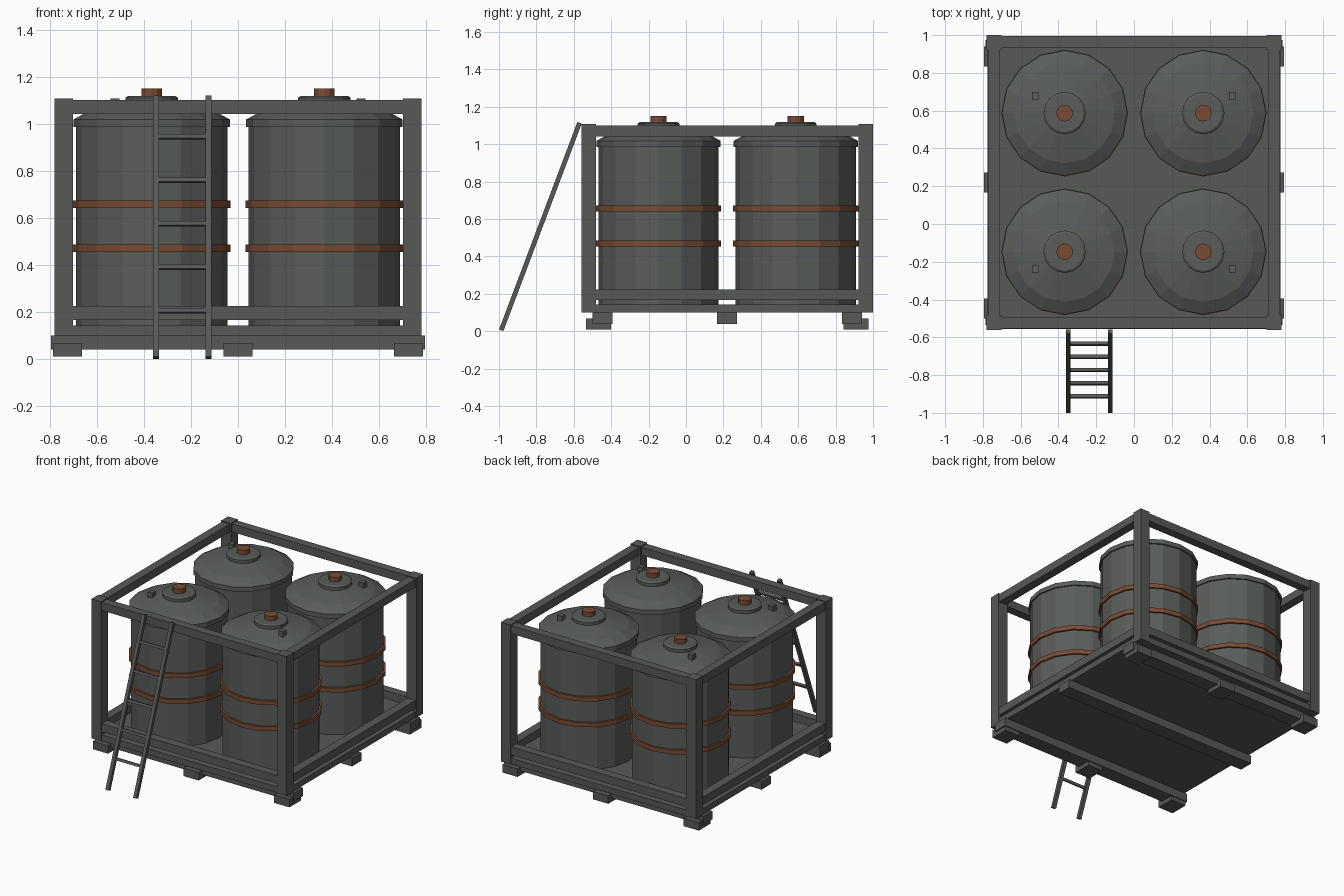
import bpy, bmesh, math
from mathutils import Matrix, Vector

if "Cube" in bpy.data.objects:
    bpy.data.objects.remove(bpy.data.objects["Cube"])

CY = 0.22      # centre of the crate in y
H = 0.78       # half width of the crate


def material(name, rgb):
    m = bpy.data.materials.new(name)
    m.diffuse_color = (*rgb, 1)
    m.use_nodes = True
    m.node_tree.nodes["Principled BSDF"].inputs["Base Color"].default_value = m.diffuse_color
    return m


STEEL = material("dark_grey_steel", (0.095, 0.100, 0.095))
TANK = material("grey_tank_paint", (0.100, 0.110, 0.102))
RUST = material("rust_brown", (0.19, 0.070, 0.033))


def finish(name, bm, mat):
    bmesh.ops.recalc_face_normals(bm, faces=bm.faces[:])
    me = bpy.data.meshes.new(name)
    bm.to_mesh(me)
    bm.free()
    me.materials.append(mat)
    ob = bpy.data.objects.new(name, me)
    bpy.context.collection.objects.link(ob)
    return ob


def box(name, lo, hi, mat=STEEL):
    lo, hi = Vector(lo), Vector(hi)
    bm = bmesh.new()
    bmesh.ops.create_cube(bm, size=1, matrix=Matrix.Translation((lo + hi) / 2)
                          @ Matrix.Diagonal((*(hi - lo), 1)))
    return finish(name, bm, mat)


def lathe(name, profile, centre, mat, sides=16):
    """Closed solid from (radius, z) points listed bottom to top."""
    bm = bmesh.new()
    rings = [[bm.verts.new((centre[0] + r * math.cos(2 * math.pi * i / sides),
                            centre[1] + r * math.sin(2 * math.pi * i / sides), z))
              for i in range(sides)] for r, z in profile]
    for a, b in zip(rings, rings[1:]):
        for i in range(sides):
            j = (i + 1) % sides
            bm.faces.new((a[i], a[j], b[j], b[i]))
    bm.faces.new(rings[0][::-1])
    bm.faces.new(rings[-1])
    return finish(name, bm, mat)


# Floor plate, skids and feet
box("floor_plate", (-0.775, CY - 0.775, 0.10), (0.775, CY + 0.775, 0.143))
for k in (-1, 0, 1):
    y = CY + 0.667 * k
    box("skid", (-0.795, y - 0.053, 0.04), (0.795, y + 0.053, 0.10))
    for s in (-1, 1):
        fx, fy = 0.725 * k, CY + 0.688 * s
        box("foot", (fx - 0.061, fy - 0.067, 0.01), (fx + 0.061, fy + 0.067, 0.068))

# Corner posts, upper and lower rails
for sx in (-1, 1):
    for sy in (-1, 1):
        px, py = sx * (H - 0.039), CY + sy * (H - 0.039)
        box("corner_post", (px - 0.039, py - 0.039, 0.10), (px + 0.039, py + 0.039, 1.107))
for s in (-1, 1):
    for label, z0, z1 in (("lower_rail", 0.166, 0.224), ("upper_rail", 1.042, 1.10)):
        c = s * 0.743
        box(label + "_along_x", (-0.71, CY + c - 0.031, z0), (0.71, CY + c + 0.031, z1))
        box(label + "_along_y", (c - 0.031, CY - 0.71, z0), (c + 0.031, CY + 0.71, z1))

# Four tanks with straps, rim, hub, cap and vent plug
for sx in (-1, 1):
    for sy in (-1, 1):
        x, y = sx * 0.367, CY + sy * 0.367
        lathe("tank_body", [(0.322, 0.14), (0.322, 0.985), (0.332, 0.985), (0.332, 1.018),
                            (0.265, 1.055), (0.11, 1.088)], (x, y), TANK)
        for z in (0.47, 0.657):
            lathe("tank_strap", [(0.335, z - 0.016), (0.335, z + 0.016)], (x, y), RUST)
        lathe("tank_hub", [(0.112, 1.07), (0.112, 1.11), (0.10, 1.118)], (x, y), TANK)
        lathe("tank_cap", [(0.044, 1.11), (0.044, 1.15)], (x, y), RUST, 12)
        vx, vy = x + sx * 0.155, y + sy * 0.092
        box("vent_plug", (vx - 0.019, vy - 0.019, 1.05), (vx + 0.019, vy + 0.019, 1.107), TANK)

# Leaning ladder
foot, top = Vector((0, -0.988, 0.005)), Vector((0, -0.569, 1.115))
span = top - foot
tilt = Matrix.Rotation(-math.atan2(span.y, span.z), 4, 'X')
for x in (-0.348, -0.126):
    bm = bmesh.new()
    bmesh.ops.create_cube(bm, size=1, matrix=Matrix.Translation((foot + top) / 2 + Vector((x, 0, 0)))
                          @ tilt @ Matrix.Diagonal((0.025, 0.025, span.length, 1)))
    finish("ladder_rail", bm, STEEL)
for k in range(5):
    p = foot + span * ((0.20 + 0.185 * k) / span.z)
    bm = bmesh.new()
    bmesh.ops.create_cube(bm, size=1, matrix=Matrix.Translation((-0.237, p.y, p.z))
                          @ tilt @ Matrix.Diagonal((0.222, 0.018, 0.018, 1)))
    finish("ladder_rung", bm, STEEL)
